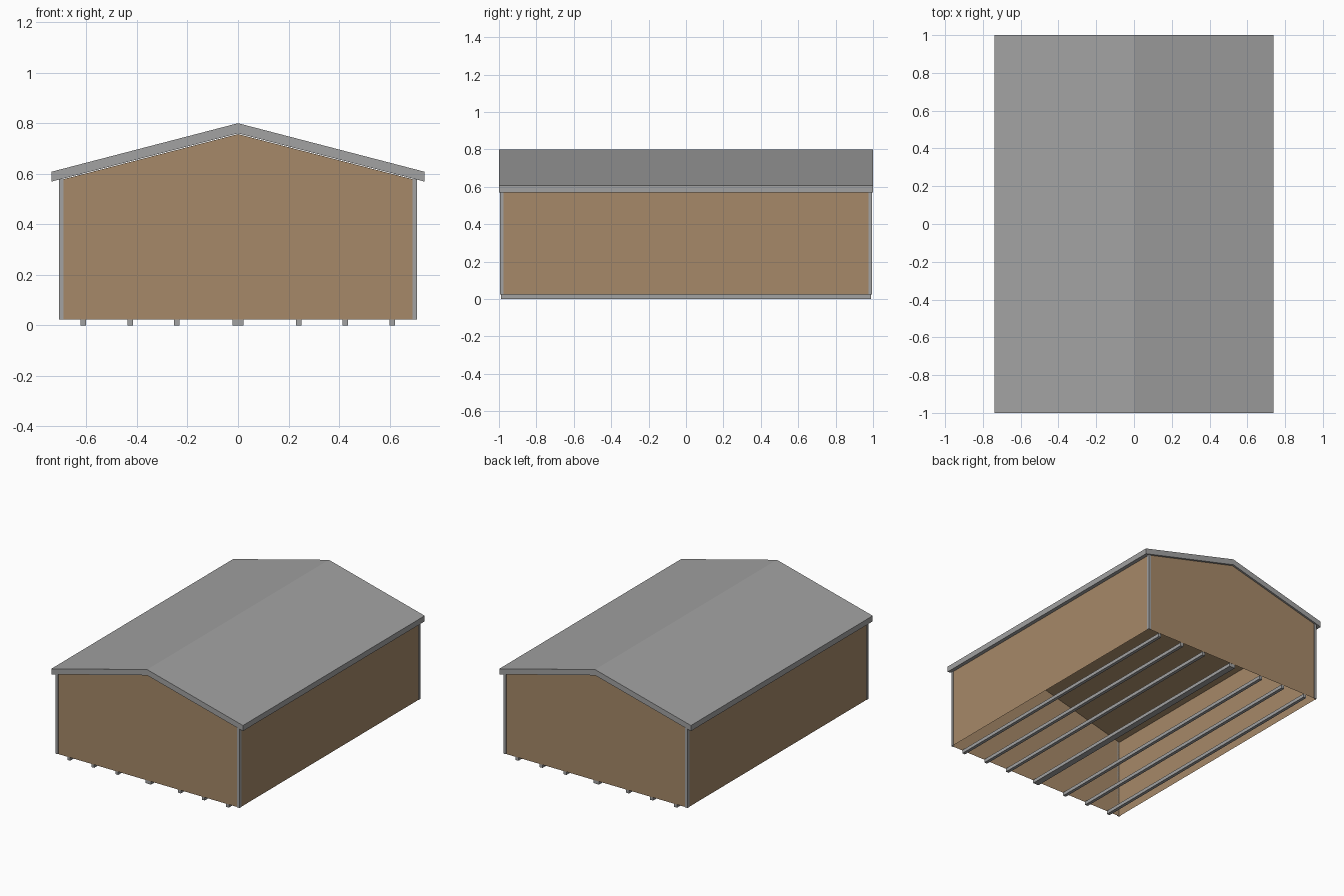
import bpy, bmesh

if "Cube" in bpy.data.objects:
    bpy.data.objects.remove(bpy.data.objects["Cube"])


def material(name, rgb):
    m = bpy.data.materials.new(name)
    m.diffuse_color = (*rgb, 1.0)
    m.use_nodes = True
    m.node_tree.nodes["Principled BSDF"].inputs["Base Color"].default_value = m.diffuse_color
    return m


GREY = material("metal grey", (0.36, 0.36, 0.36))
BROWN = material("wall tan", (0.38, 0.25, 0.14))


def extrude_profile(name, pts, y0, y1, mat, skip=()):
    """Extrude an x/z outline along y; skip lists outline edges left open."""
    bm = bmesh.new()
    a = [bm.verts.new((x, y0, z)) for x, z in pts]
    b = [bm.verts.new((x, y1, z)) for x, z in pts]
    n = len(pts)
    for i in range(n):
        if i not in skip:
            j = (i + 1) % n
            bm.faces.new((a[i], a[j], b[j], b[i]))
    bm.faces.new(a[::-1])
    bm.faces.new(b)
    bmesh.ops.recalc_face_normals(bm, faces=bm.faces)
    # An open shell still needs its front facing outwards
    front = min(bm.faces, key=lambda f: f.calc_center_median().y)
    if front.normal.y > 0:
        bmesh.ops.reverse_faces(bm, faces=bm.faces)
    me = bpy.data.meshes.new(name)
    bm.to_mesh(me)
    bm.free()
    me.materials.append(mat)
    ob = bpy.data.objects.new(name, me)
    bpy.context.collection.objects.link(ob)
    return ob


def box(name, x0, x1, y0, y1, z0, z1, mat):
    x0, x1 = sorted((x0, x1))
    y0, y1 = sorted((y0, y1))
    return extrude_profile(name, [(x0, z0), (x1, z0), (x1, z1), (x0, z1)], y0, y1, mat)


BASE = 0.023

# Gabled roof slab with plumb eaves
extrude_profile("roof", [(-0.738, 0.569), (0, 0.760), (0.738, 0.569),
                         (0.738, 0.608), (0, 0.800), (-0.738, 0.608)], -1, 1, GREY)

# Walls and sloping ceiling as one thin shell, open underneath
extrude_profile("wall_shell", [(-0.706, BASE), (0.706, BASE), (0.706, 0.5745),
                               (0, 0.757), (-0.706, 0.5745)], -0.99, 0.99, BROWN, skip=(0,))

# L-shaped corner trims
for sx in (-1, 1):
    for sy in (-1, 1):
        box("corner_trim_front", sx * 0.69, sx * 0.709, sy * 0.990, sy * 0.994, BASE, 0.578, GREY)
        box("corner_trim_side", sx * 0.706, sx * 0.709, sy * 0.976, sy * 0.990, BASE, 0.576, GREY)

# Floor runners, the middle one wider
for x, w in ((-0.612, 0.022), (-0.427, 0.022), (-0.242, 0.022), (0, 0.044),
             (0.24, 0.022), (0.424, 0.022), (0.61, 0.022)):
    box("floor_runner", x - w / 2, x + w / 2, -0.988, 0.988, 0, BASE + 0.001, GREY)
